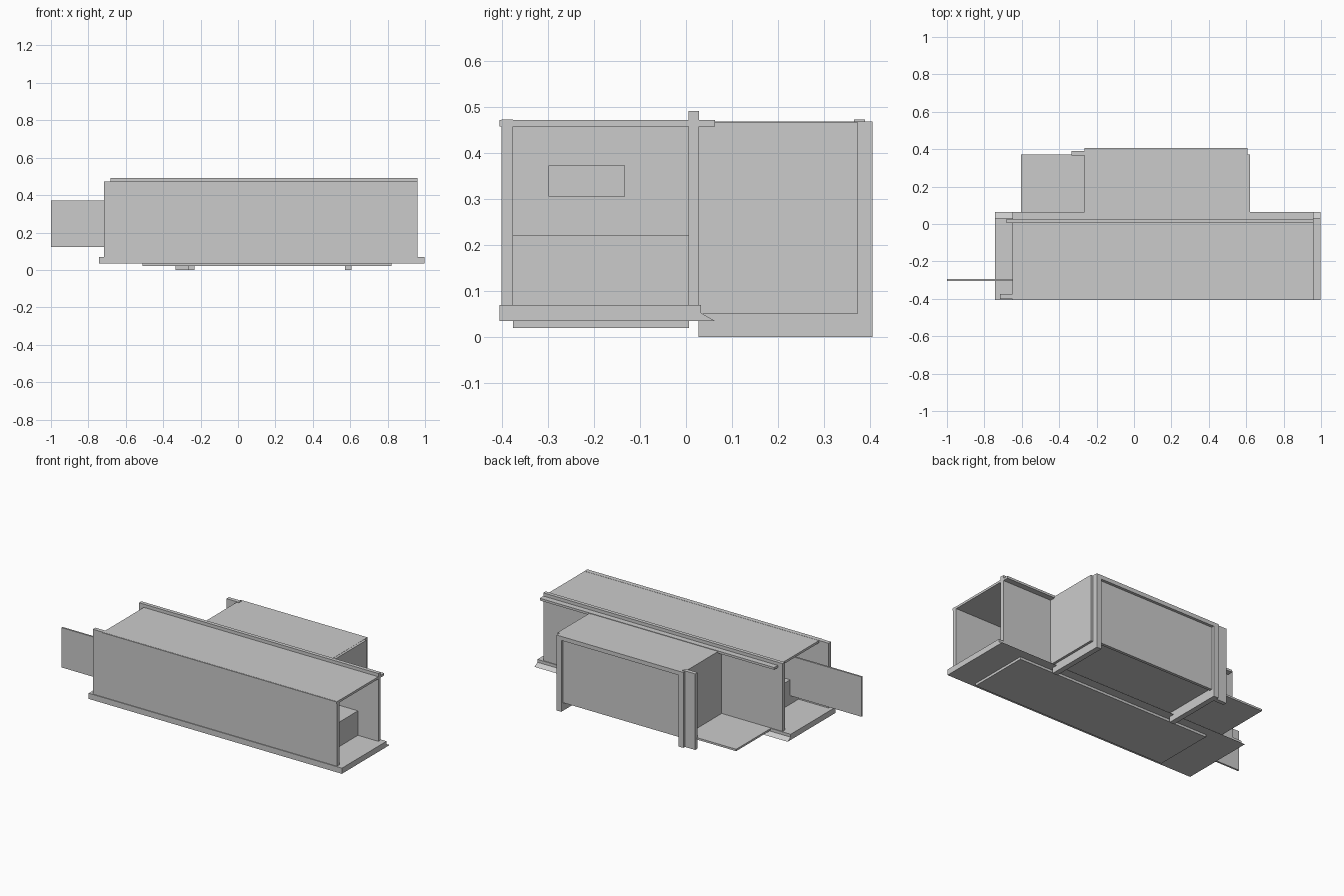
import bpy, bmesh

if "Cube" in bpy.data.objects:
    bpy.data.objects.remove(bpy.data.objects["Cube"])


def prism(name, profile, x0, x1):
    """Extrude a closed (y, z) profile along x."""
    bm = bmesh.new()
    face = bm.faces.new([bm.verts.new((x0, y, z)) for y, z in profile])
    ext = bmesh.ops.extrude_face_region(bm, geom=[face])
    for v in ext["geom"]:
        if isinstance(v, bmesh.types.BMVert):
            v.co.x = x1
    bmesh.ops.recalc_face_normals(bm, faces=bm.faces)
    me = bpy.data.meshes.new(name)
    bm.to_mesh(me)
    bm.free()
    ob = bpy.data.objects.new(name, me)
    bpy.context.collection.objects.link(ob)
    return ob


def box(name, x, y, z):
    return prism(name, [(y[0], z[0]), (y[1], z[0]), (y[1], z[1]), (y[0], z[1])], *x)


# Main corridor: base with a bevelled back edge, walls and roof
prism("base", [(-.405, .035), (.063, .035), (.033, .052), (.033, .07), (-.405, .07)], -.742, .997)
box("front_wall", (-.717, .96), (-.4, -.375), (.07, .472))
box("back_wall", (-.683, .96), (.005, .028), (.07, .491))
box("roof", (-.65, .96), (-.405, .063), (.457, .471))

# Inner block reaching through the base, with cross walls above it
box("inner_block", (-.51, .82), (-.375, .006), (.02, .222))
for side, x in (("left", -.34), ("right", .565)):
    box(side + "_cross_wall", (x - .012, x + .012), (-.376, .006), (.22, .46))
box("cross_wall_plate", (.57, .582), (-.298, -.132), (.305, .372))

# Thin panel sticking out of the left end
box("side_panel", (-1, -.34), (-.304, -.293), (.123, .37))

# Rear compartment: side walls standing on the ground, lid, recessed back
for side, x in (("left", (-.265, -.232)), ("right", (.573, .606))):
    box(side + "_rear_wall", x, (.027, .405), (0, .468))
box("rear_lid", (-.25, .59), (.027, .405), (.443, .468))
box("rear_panel", (-.25, .59), (.37, .388), (.05, .45))
box("rear_floor", (-.605, .59), (.02, .372), (.058, .07))
box("right_cladding", (.6, .621), (.027, .372), (.05, .467))
box("left_flange", (-.335, -.25), (.365, .389), (0, .472))
